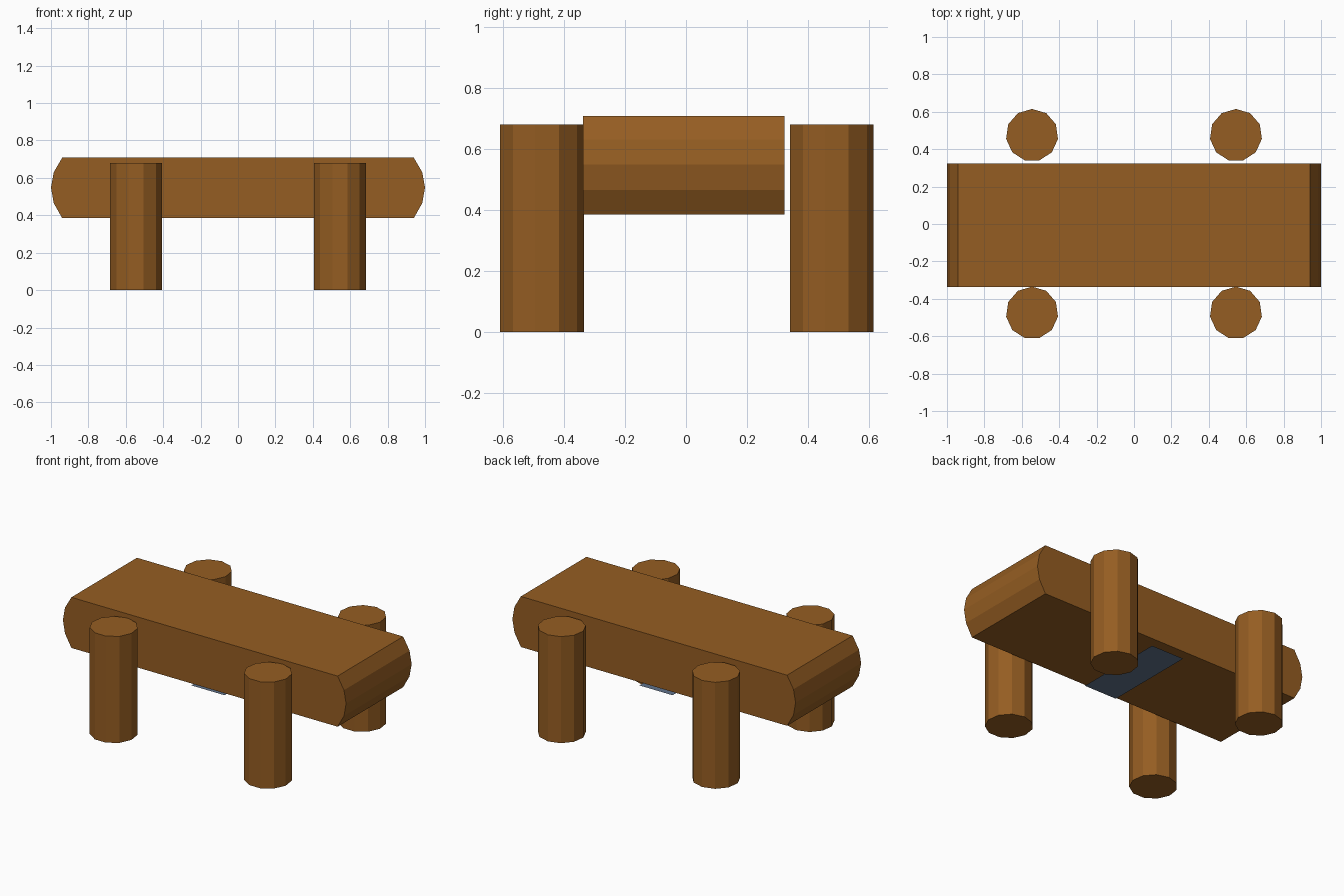
import bpy, bmesh
from math import pi
from mathutils import Matrix

if "Cube" in bpy.data.objects:
    bpy.data.objects.remove(bpy.data.objects["Cube"])


def material(name, rgb):
    m = bpy.data.materials.new(name)
    m.diffuse_color = (*rgb, 1)
    m.use_nodes = True
    m.node_tree.nodes["Principled BSDF"].inputs["Base Color"].default_value = m.diffuse_color
    return m


wood = material("wood", (0.30, 0.11, 0.016))
slate = material("slate", (0.117, 0.168, 0.258))


def finish(bm, name, mat, location=(0, 0, 0)):
    bmesh.ops.recalc_face_normals(bm, faces=bm.faces)
    mesh = bpy.data.meshes.new(name)
    bm.to_mesh(mesh)
    bm.free()
    mesh.materials.append(mat)
    obj = bpy.data.objects.new(name, mesh)
    obj.location = location
    bpy.context.collection.objects.link(obj)
    return obj


# Tabletop: slab profile with rounded ends, extruded front to back
right_end = [(0.94, 0.385), (0.985, 0.465), (1.0, 0.548), (0.985, 0.63), (0.94, 0.708)]
profile = right_end + [(-x, z) for x, z in reversed(right_end)]
y_front, y_back = -0.338, 0.323
bm = bmesh.new()
face = bm.faces.new([bm.verts.new((x, y_front, z)) for x, z in profile])
ext = bmesh.ops.extrude_face_region(bm, geom=[face], use_keep_orig=True)
new_verts = [g for g in ext["geom"] if isinstance(g, bmesh.types.BMVert)]
bmesh.ops.translate(bm, verts=new_verts, vec=(0, y_back - y_front, 0))
finish(bm, "tabletop", wood)

# Legs: eleven-sided posts standing beside the slab, a corner pointing back
leg_height = 0.68
for side, x in (("left", -0.545), ("right", 0.545)):
    for end, y in (("front", -0.475), ("back", 0.475)):
        bm = bmesh.new()
        bmesh.ops.create_cone(bm, cap_ends=True, segments=11, radius1=0.14,
                              radius2=0.14, depth=leg_height)
        # the primitive's first corner already points along +y
        start = max(bm.verts, key=lambda v: v.co.y)
        if abs(start.co.x) > 0.001:
            bmesh.ops.rotate(bm, verts=bm.verts, matrix=Matrix.Rotation(pi / 2, 3, 'Z'))
        finish(bm, f"{end}_{side}_leg", wood, (x, y, leg_height / 2))

# Thin panel hanging just below the slab
bm = bmesh.new()
bmesh.ops.create_grid(bm, x_segments=1, y_segments=1, size=0.5)
bmesh.ops.scale(bm, verts=bm.verts, vec=(0.234, 0.605, 1))
for f in bm.faces:
    f.normal_flip()
finish(bm, "under_panel", slate, (0, 0, 0.352))
